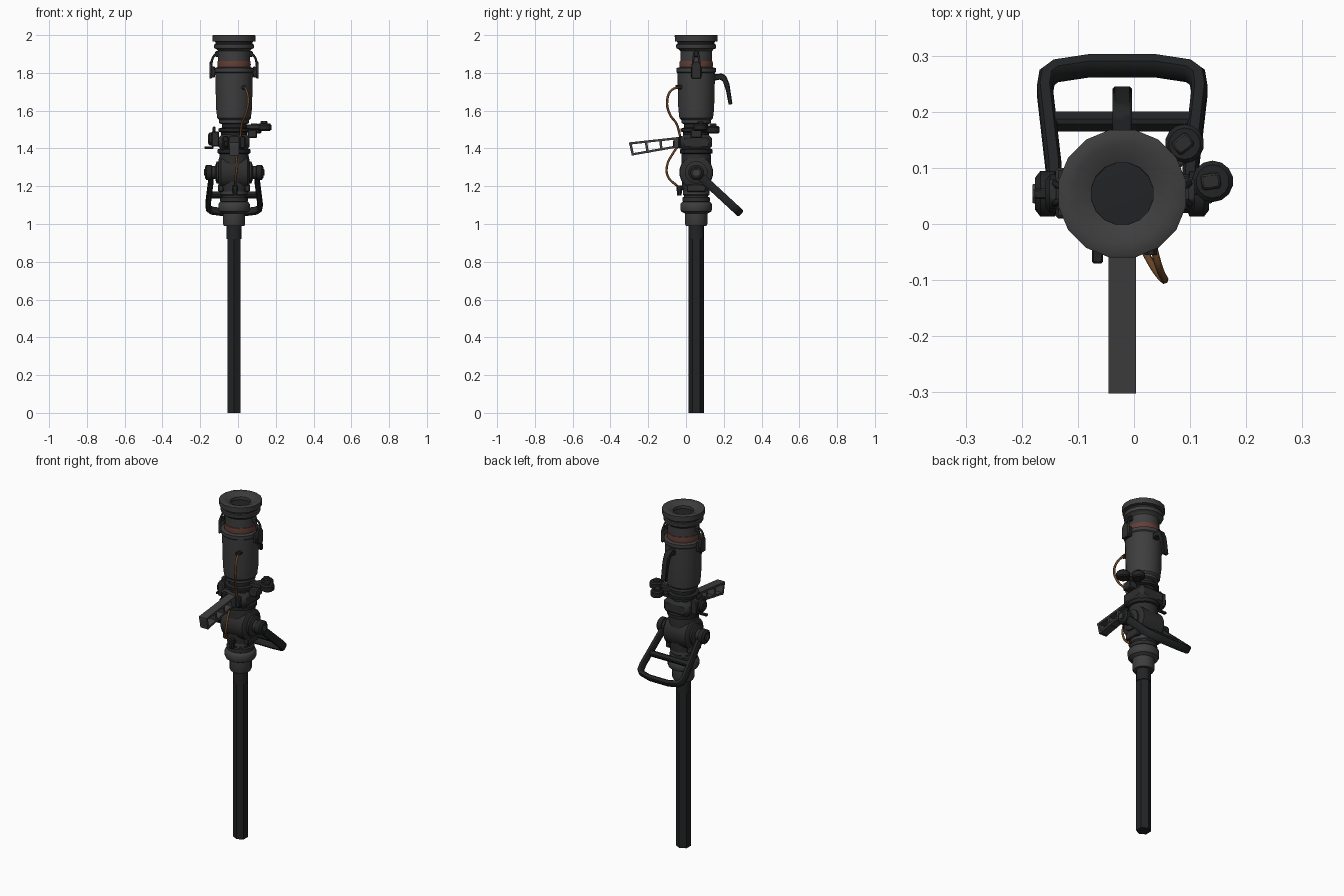
import bpy, bmesh, math
from mathutils import Vector, Matrix

cube = bpy.data.objects.get("Cube")
if cube:
    bpy.data.objects.remove(cube, do_unlink=True)

CX, CY = -0.021, 0.054          # main axis of the nozzle
made = []


def material(name, rgb, rough=0.6):
    m = bpy.data.materials.new(name)
    m.use_nodes = True
    m.diffuse_color = (*rgb, 1)
    b = m.node_tree.nodes["Principled BSDF"]
    b.inputs["Base Color"].default_value = (*rgb, 1)
    b.inputs["Roughness"].default_value = rough
    return m


GREY = material("charcoal_metal", (0.048, 0.048, 0.048))
DARK = material("dark_metal", (0.027, 0.027, 0.028))
BLACK = material("black_rubber", (0.016, 0.017, 0.018))
RED = material("copper_red", (0.13, 0.048, 0.037))
HOSE = material("brown_hose", (0.14, 0.06, 0.02))


def finish(name, bm, mat, bevel=0.0):
    bmesh.ops.recalc_face_normals(bm, faces=bm.faces)
    me = bpy.data.meshes.new(name)
    bm.to_mesh(me)
    bm.free()
    me.materials.append(mat)
    ob = bpy.data.objects.new(name, me)
    bpy.context.collection.objects.link(ob)
    if bevel:
        mod = ob.modifiers.new("Bevel", "BEVEL")
        mod.width, mod.segments = bevel, 1
    made.append(ob)
    return ob


def lathe(name, profile, mat, at=(CX, CY, 0), axis="Z", n=16):
    """Revolve (radius, height) points round an axis and cap open ends."""
    rot = {"Z": Matrix(), "X": Matrix.Rotation(math.pi / 2, 4, "Y"),
           "Y": Matrix.Rotation(math.pi / 2, 4, "X")}[axis]
    bm = bmesh.new()
    rings = []
    for r, h in profile:
        rings.append([bm.verts.new(rot @ Vector((r * math.cos(a), r * math.sin(a), h)) + Vector(at))
                      for a in (math.tau * (i + 0.5) / n for i in range(n))])
    for a, b in zip(rings, rings[1:]):
        for i in range(n):
            j = (i + 1) % n
            bm.faces.new((a[i], a[j], b[j], b[i]))
    bm.faces.new(rings[0])
    bm.faces.new(rings[-1])
    return finish(name, bm, mat)


def box(name, lo, hi, mat, bevel=0.005, turn=0):
    bm = bmesh.new()
    bmesh.ops.create_cube(bm, size=1)
    lo, hi = Vector(lo), Vector(hi)
    size, mid = hi - lo, (lo + hi) / 2
    bm.transform(Matrix.Translation(mid) @ Matrix.Rotation(turn, 4, "Z") @ Matrix.Diagonal((*size, 1)))
    return finish(name, bm, mat, bevel)


def prism(name, pts, x0, x1, mat, bevel=0.0):
    """Extrude a (y, z) outline along x."""
    bm = bmesh.new()
    f = bm.faces.new([bm.verts.new((x0, y, z)) for y, z in pts])
    g = bmesh.ops.extrude_face_region(bm, geom=[f])["geom"]
    bmesh.ops.translate(bm, vec=(x1 - x0, 0, 0), verts=[v for v in g if isinstance(v, bmesh.types.BMVert)])
    return finish(name, bm, mat, bevel)


def tube(name, pts, radius, mat):
    cu = bpy.data.curves.new(name, "CURVE")
    cu.dimensions = "3D"
    cu.bevel_depth, cu.bevel_resolution, cu.resolution_u = radius, 1, 5
    cu.use_fill_caps = True
    sp = cu.splines.new("BEZIER")
    sp.bezier_points.add(len(pts) - 1)
    for bp, p in zip(sp.bezier_points, pts):
        bp.co = p
        bp.handle_left_type = bp.handle_right_type = "AUTO"
    cu.materials.append(mat)
    bpy.context.collection.objects.link(bpy.data.objects.new(name, cu))


# Long hexagonal pipe and its stepped socket
lathe("lower_pipe", [(0.04, 0), (0.04, 1.02)], BLACK, n=6)
lathe("pipe_sleeve", [(0.036, 0.92), (0.041, 0.92), (0.041, 1.0)], BLACK, n=12)
lathe("pipe_socket", [(0.04, 0.99), (0.055, 0.99), (0.06, 1.0), (0.06, 1.055), (0.08, 1.065),
                      (0.085, 1.075), (0.085, 1.105), (0.078, 1.115), (0.065, 1.12),
                      (0.065, 1.15), (0.072, 1.155), (0.072, 1.18)], GREY)
lathe("socket_seal", [(0.068, 1.115), (0.075, 1.12), (0.075, 1.14), (0.06, 1.145)], DARK)

# Ball valve housing on a sideways axis
PZ = 1.273
lathe("valve_drum", [(0.07, -0.082), (0.088, -0.07), (0.09, 0), (0.088, 0.07), (0.07, 0.082)],
      DARK, (CX, CY, PZ), "X", 20)
lathe("valve_neck", [(0.07, 1.16), (0.076, 1.2), (0.08, 1.35), (0.076, 1.40)], DARK)
for s, side in ((-1, "right"), (1, "left")):
    lathe(side + "_pivot_disc", [(0.06, s * 0.08), (0.06, s * 0.092), (0.035, s * 0.1), (0.035, s * 0.125)],
          DARK, (CX, CY, PZ), "X")
    lathe(side + "_pivot_knob", [(0.03, s * 0.115), (0.042, s * 0.12), (0.042, s * 0.146), (0.03, s * 0.155)],
          BLACK, (CX, CY, PZ), "X", 12)
    lathe(side + "_pivot_bolt", [(0.02, s * 0.15), (0.018, s * 0.16)], GREY, (CX, CY, PZ), "X", 8)

# Tilted shutoff handle: an outline ring with a crossbar, built flat then swung back
def handle_bar(name, pts, closed_width, thick):
    """Flat strip following points (x across, d along the handle)."""
    down = Vector((0, 0.735, -0.678))
    up = Vector((0, 0.678, 0.735))
    pivot = Vector((CX, CY, PZ))
    bm = bmesh.new()
    rings = []
    for i, p in enumerate(pts):
        p = Vector(p)
        t0 = (p - Vector(pts[i - 1])).normalized() if i else None
        t1 = (Vector(pts[i + 1]) - p).normalized() if i < len(pts) - 1 else None
        t = ((t0 or t1) + (t1 or t0)).normalized()
        nrm = Vector((-t.y, t.x)) * closed_width / 2 / max(0.5, t.dot(t1 or t0))
        ring = []
        for a, b in ((1, -0.6), (1, 0.6), (0.6, 1), (-0.6, 1), (-1, 0.6), (-1, -0.6), (-0.6, -1), (0.6, -1)):
            q = p + nrm * a
            ring.append(bm.verts.new(pivot + Vector((q.x, 0, 0)) + down * q.y + up * b * thick / 2))
        rings.append(ring)
    for a, b in zip(rings, rings[1:]):
        for i in range(8):
            j = (i + 1) % 8
            bm.faces.new((a[i], a[j], b[j], b[i]))
    bm.faces.new(rings[0])
    bm.faces.new(rings[-1])
    finish(name, bm, BLACK)


half = [(0.12, -0.02), (0.122, 0.06), (0.138, 0.25), (0.134, 0.282), (0.118, 0.298), (0.06, 0.31)]
handle_bar("shutoff_handle", half + [(-x, d) for x, d in reversed(half)], 0.028, 0.043)
handle_bar("shutoff_crossbar", [(-0.128, 0.175), (0.128, 0.175)], 0.03, 0.034)

# Block between the valve and the barrel
box("middle_block", (CX - 0.083, CY - 0.083, 1.39), (CX + 0.083, CY + 0.083, 1.475), DARK, 0.02)
lathe("block_flange", [(0.075, 1.37), (0.088, 1.375), (0.088, 1.395), (0.075, 1.40)], BLACK)
lathe("swivel_neck", [(0.07, 1.46), (0.07, 1.485), (0.085, 1.49), (0.085, 1.505), (0.066, 1.51),
                      (0.066, 1.545)], BLACK)
for s in (-1, 1):
    box("block_bolt_plate", (CX + s * 0.045 - 0.015, CY - 0.093, 1.40), (CX + s * 0.045 + 0.015, CY - 0.07, 1.465), BLACK)
    box("valve_lug", (CX + s * 0.07 - 0.014, CY - 0.05, 1.17), (CX + s * 0.07 + 0.014, CY + 0.05, 1.21), DARK)

# Barrel, red band and mouth with a deep bore
lathe("barrel", [(0.07, 1.53), (0.08, 1.535), (0.08, 1.55), (0.09, 1.56), (0.096, 1.61), (0.101, 1.80),
                 (0.106, 1.805), (0.106, 1.825), (0.09, 1.83)], GREY, n=20)
lathe("red_band", [(0.08, 1.825), (0.088, 1.828), (0.09, 1.845), (0.088, 1.862), (0.08, 1.865)], RED, n=20)
lathe("mouth", [(0.07, 1.86), (0.086, 1.862), (0.086, 1.915), (0.094, 1.925), (0.106, 1.93), (0.108, 1.935),
                (0.108, 1.95), (0.092, 1.955), (0.092, 1.963), (0.115, 1.967), (0.116, 1.998),
                (0.113, 2.0), (0.088, 2.0), (0.056, 1.985), (0.052, 1.78)], GREY, n=16)
lathe("mouth_seal", [(0.09, 1.948), (0.1, 1.95), (0.1, 1.966), (0.09, 1.968)], BLACK)
lathe("bore_floor", [(0.055, 1.775), (0.055, 1.79)], DARK)

# Side buckles
for s, side in ((-1, "right"), (1, "left")):
    xs = sorted((CX + s * 0.1, CX + s * 0.122))
    box(side + "_buckle_base", (xs[0], CY - 0.028, 1.775), (xs[1], CY + 0.028, 1.835), DARK)
    xs = sorted((CX + s * 0.117, CX + s * 0.13))
    prism(side + "_buckle_lever", [(CY - 0.026, 1.77), (CY + 0.026, 1.77), (CY + 0.026, 1.84),
                                   (CY + 0.012, 1.86), (CY - 0.012, 1.86), (CY - 0.026, 1.84)], *xs, DARK, 0.003)
    for d in (-0.02, 0.02):
        tube(side + "_buckle_wire", [(CX + s * 0.122, CY + d, 1.83), (CX + s * 0.112, CY + d * 0.7, 1.88),
                                     (CX + s * 0.09, CY + d * 0.4, 1.905)], 0.006, BLACK)
    xs = sorted((CX + s * 0.08, CX + s * 0.1))
    box(side + "_buckle_catch", (xs[0], CY - 0.014, 1.885), (xs[1], CY + 0.014, 1.915), DARK)

# Curved rear lever on the barrel
prism("rear_lever", [(0.13, 1.79), (0.19, 1.797), (0.212, 1.785), (0.23, 1.74), (0.246, 1.635),
                     (0.226, 1.63), (0.212, 1.705), (0.195, 1.755), (0.18, 1.765), (0.13, 1.755)],
      CX - 0.017, CX + 0.017, BLACK, 0.004)

# Front lever: tapered open frame with cross ribs
def edge(t):
    return (-0.302 + 0.275 * t, 1.432 + 0.03 * t), (-0.287 + 0.26 * t, 1.362 + 0.046 * t)


(t0, b0), (t1, b1) = edge(0), edge(1)
L = 0.012
x0, x1 = CX - 0.024, CX + 0.025
prism("front_lever_top", [t0, t1, (t1[0], t1[1] - L), (t0[0], t0[1] - L)], x0, x1, GREY)
prism("front_lever_bottom", [b0, b1, (b1[0], b1[1] + L), (b0[0], b0[1] + L)], x0, x1, GREY)
for t in (0, 0.3, 0.58, 0.86):
    (ya, za), (yb, zb) = edge(t)
    w = 0.045 if t > 0.8 else 0.013
    prism("front_lever_rib", [(ya, za), (ya + w, za), (yb + w, zb), (yb, zb)], x0, x1, GREY)

# Left-hand levers with round grips
for n, (x, y, r, z) in enumerate(((0.14, 0.076, 0.037, 1.513), (0.09, 0.143, 0.035, 1.50))):
    lathe("round_grip", [(r * 0.8, -0.02), (r, -0.014), (r, 0.012), (r * 0.8, 0.02)], BLACK, (x, y, z), n=14)
    ang = math.atan2(y - CY, x - CX)
    mid = ((x + CX) / 2 + 0.03, (y + CY) / 2 + 0.008 * n, z)
    box("grip_arm", (mid[0] - 0.05, mid[1] - 0.016, z - 0.012), (mid[0] + 0.05, mid[1] + 0.016, z + 0.014),
        DARK, 0.004, ang)
    box("grip_cap", (x - 0.02, y - 0.014, z + 0.012), (x + 0.014, y + 0.014, z + 0.032), DARK, 0.004, ang)
box("grip_bracket", (0.05, 0.025, 1.455), (0.1, 0.085, 1.50), DARK)

# Right-hand selector
box("selector_plate", (-0.14, 0.01, 1.41), (-0.1, 0.1, 1.49), DARK)
lathe("selector_knob", [(0.035, 0.03), (0.035, -0.012), (0.025, -0.02)], BLACK, (-0.138, CY, 1.45), "X", 12)
box("selector_stem", (-0.135, 0.035, 1.47), (-0.118, 0.075, 1.515), DARK)
box("selector_tab", (-0.177, 0.045, 1.398), (-0.13, 0.063, 1.41), BLACK, 0.002)

# Brown hoses with fittings
tube("upper_hose", [(0.03, -0.02, 1.725), (0.044, -0.075, 1.71), (0.055, -0.1, 1.65), (0.04, -0.085, 1.58),
                    (0.02, -0.05, 1.53), (0.012, -0.03, 1.46)], 0.0065, HOSE)
tube("lower_hose", [(-0.005, -0.03, 1.43), (-0.012, -0.065, 1.38), (-0.005, -0.1, 1.31), (-0.012, -0.095, 1.25),
                    (-0.015, -0.045, 1.2)], 0.0065, HOSE)
lathe("upper_hose_fitting", [(0.014, -0.01), (0.012, 0.035)], BLACK, (0.03, -0.02, 1.725), "Y", 8)
lathe("lower_hose_fitting", [(0.012, 1.15), (0.016, 1.18), (0.016, 1.205)], BLACK, (-0.015, -0.035, 0), n=8)
box("hose_fitting_arm", (-0.03, -0.05, 1.18), (0.0, 0.02, 1.2), BLACK)
box("front_pin", (-0.075, -0.07, 1.41), (-0.055, -0.03, 1.44), BLACK, 0.003)

# Smooth shading with sharp edges kept
bpy.ops.object.select_all(action="DESELECT")
for ob in made:
    ob.select_set(True)
bpy.context.view_layer.objects.active = made[0]
bpy.ops.object.shade_smooth_by_angle(angle=math.radians(35))
